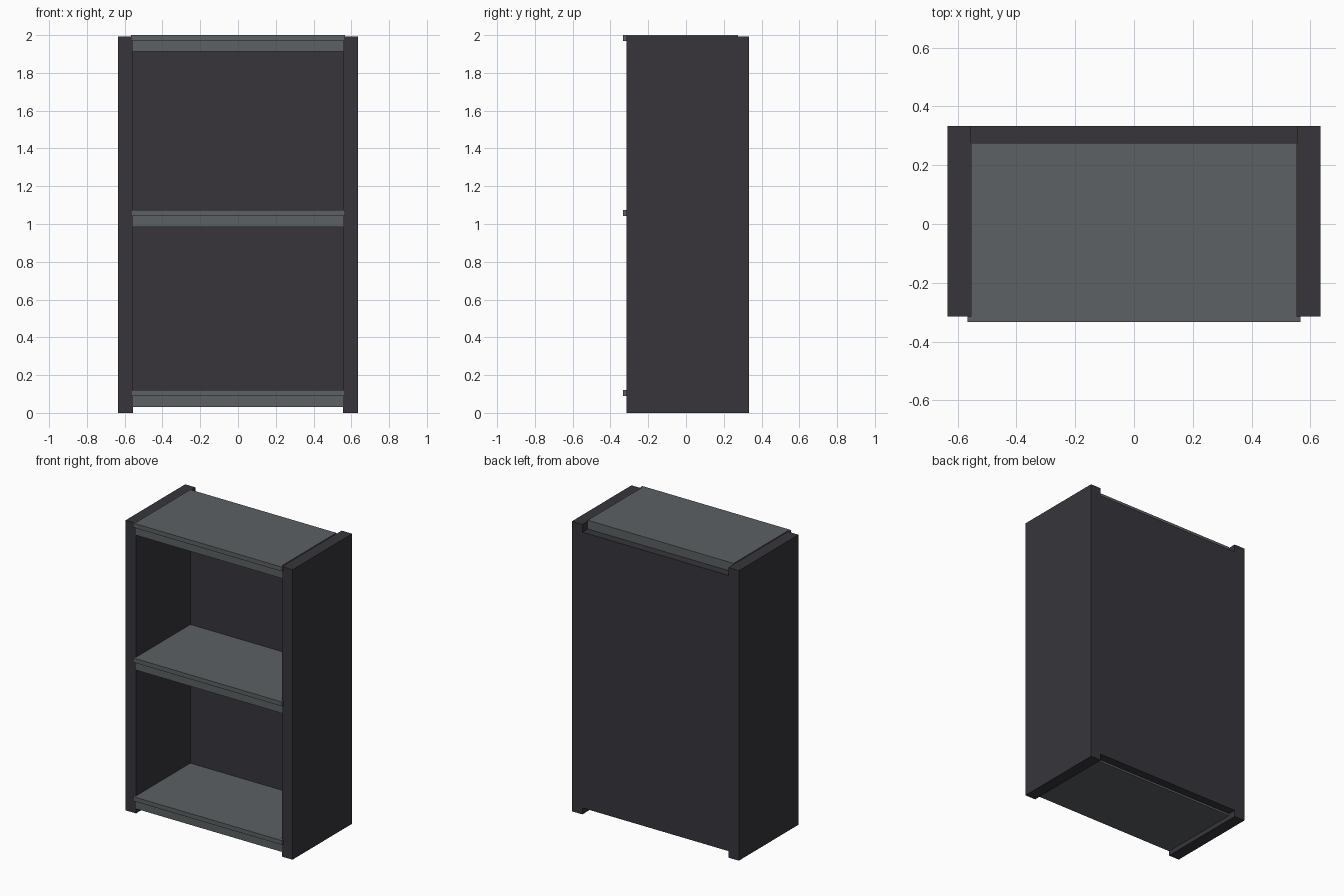
import bpy
import bmesh
from mathutils import Vector

cube = bpy.data.objects.get("Cube")
if cube:
    bpy.data.objects.remove(cube, do_unlink=True)


def make_material(name, color):
    mat = bpy.data.materials.new(name)
    mat.use_nodes = True
    mat.diffuse_color = color
    mat.node_tree.nodes["Principled BSDF"].inputs["Base Color"].default_value = color
    return mat


def box(name, low, high, mat):
    """Box spanning two opposite corners."""
    low, high = Vector(low), Vector(high)
    bm = bmesh.new()
    bmesh.ops.create_cube(bm, size=1)
    for v in bm.verts:
        v.co = (low + high) / 2 + v.co * (high - low)
    mesh = bpy.data.meshes.new(name)
    bm.to_mesh(mesh)
    bm.free()
    mesh.materials.append(mat)
    obj = bpy.data.objects.new(name, mesh)
    bpy.context.collection.objects.link(obj)
    return obj


frame_mat = make_material("dark charcoal", (0.038, 0.036, 0.044, 1))
shelf_mat = make_material("slate grey", (0.107, 0.119, 0.125, 1))

INNER, OUTER = 0.555, 0.635
FRONT, BACK = -0.315, 0.333
SHELF_BACK = 0.275

# Side panels
box("left_side", (INNER, FRONT, 0), (OUTER, BACK, 1.993), frame_mat)
box("right_side", (-OUTER, FRONT, 0), (-INNER, BACK, 1.993), frame_mat)

# Back panel, set in from the ends of the sides
box("back_panel", (-INNER, SHELF_BACK, 0.045), (INNER, BACK, 1.94), frame_mat)

# Shelves, each with a slim lip along the front edge
for name, top in (("bottom", 0.12), ("middle", 1.073), ("top", 2.0)):
    box(name + "_shelf", (-INNER, FRONT, top - 0.088), (INNER, SHELF_BACK, top), shelf_mat)
    box(name + "_shelf_lip", (-0.566, -BACK, top - 0.03), (0.566, FRONT, top), shelf_mat)
